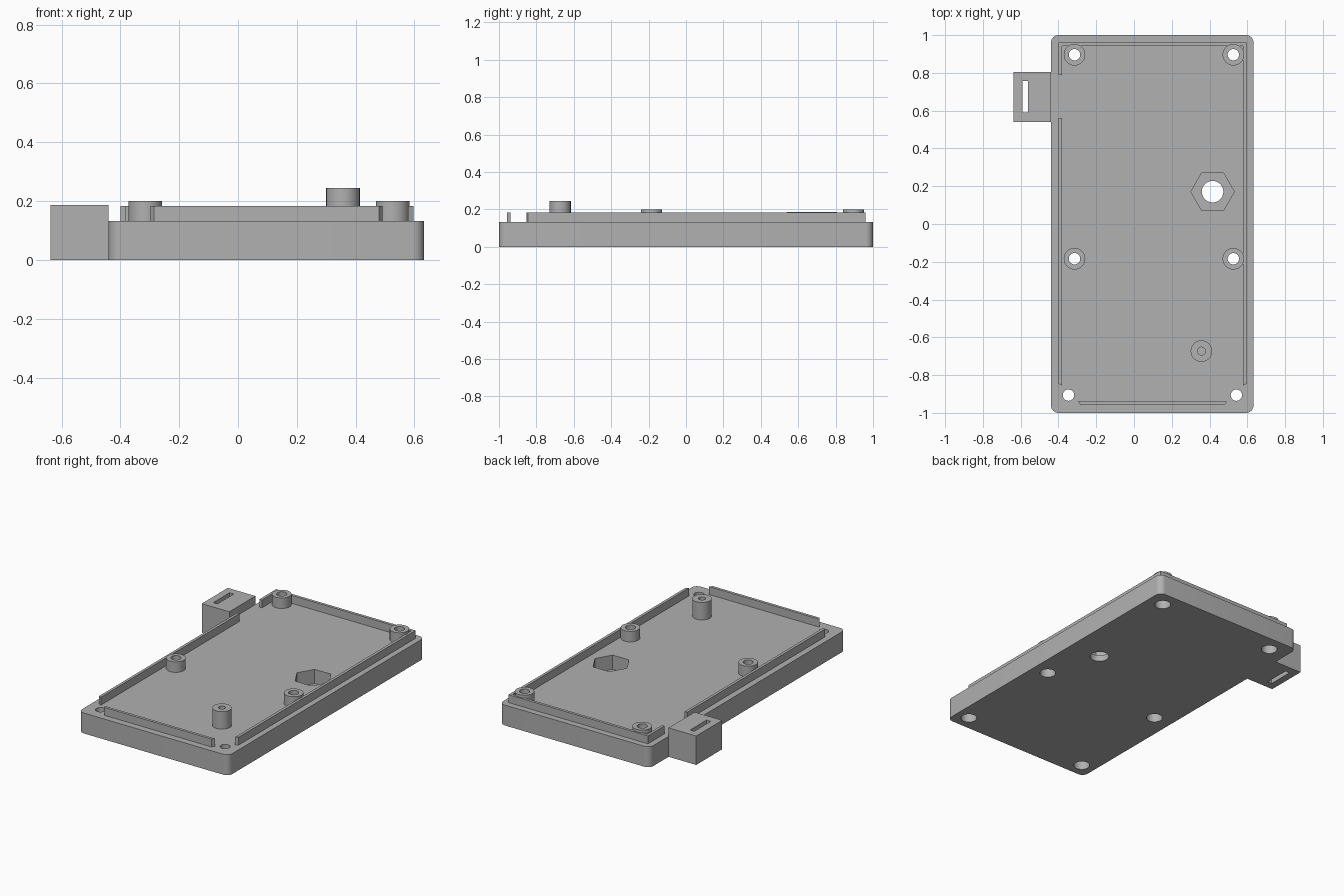
import bpy
import bmesh
from math import cos, sin, pi, radians

cube = bpy.data.objects.get("Cube")
if cube:
    bpy.data.objects.remove(cube, do_unlink=True)

grey = bpy.data.materials.new("plain grey")
grey.use_nodes = True
colour = (0.44, 0.44, 0.44, 1)
grey.diffuse_color = colour
grey.node_tree.nodes["Principled BSDF"].inputs["Base Color"].default_value = colour

TOP = 0.132        # top of the plate
LIP_TOP = 0.183    # top of the locating lips
LIP = 0.018        # lip thickness


def prism(name, points, z0, z1):
    """Extrude a counter-clockwise outline from z0 to z1."""
    bm = bmesh.new()
    face = bm.faces.new([bm.verts.new((x, y, z0)) for x, y in points])
    grown = bmesh.ops.extrude_face_region(bm, geom=[face])["geom"]
    verts = [v for v in grown if isinstance(v, bmesh.types.BMVert)]
    bmesh.ops.translate(bm, verts=verts, vec=(0, 0, z1 - z0))
    bmesh.ops.recalc_face_normals(bm, faces=bm.faces)
    mesh = bpy.data.meshes.new(name)
    bm.to_mesh(mesh)
    bm.free()
    mesh.materials.append(grey)
    obj = bpy.data.objects.new(name, mesh)
    bpy.context.collection.objects.link(obj)
    return obj


def ring(x, y, r, sides=40):
    return [(x + r * cos(2 * pi * i / sides), y + r * sin(2 * pi * i / sides))
            for i in range(sides)]


def rect(x0, x1, y0, y1):
    return [(x0, y0), (x1, y0), (x1, y1), (x0, y1)]


def rounded_rect(x0, x1, y0, y1, r, steps=8):
    corners = [(x1 - r, y1 - r), (x0 + r, y1 - r), (x0 + r, y0 + r), (x1 - r, y0 + r)]
    return [(cx + r * cos(pi / 2 * (q + i / steps)), cy + r * sin(pi / 2 * (q + i / steps)))
            for q, (cx, cy) in enumerate(corners) for i in range(steps + 1)]


def cut(target, outline, z0, z1):
    """Subtract an extruded outline from the target."""
    cutter = prism("cutter", outline, z0, z1)
    cutter.hide_render = True
    mod = target.modifiers.new("cut", "BOOLEAN")
    mod.operation = "DIFFERENCE"
    mod.solver = "EXACT"
    mod.object = cutter
    bpy.context.view_layer.objects.active = target
    bpy.ops.object.modifier_apply(modifier=mod.name)
    bpy.data.objects.remove(cutter, do_unlink=True)


def smooth(obj):
    bpy.ops.object.select_all(action="DESELECT")
    obj.select_set(True)
    bpy.context.view_layer.objects.active = obj
    bpy.ops.object.shade_smooth_by_angle(angle=radians(30))


# Plate with rounded corners
plate = prism("base_plate", rounded_rect(-0.44, 0.633, -1, 1, 0.04), 0, TOP)

# Screw holes with wide bores underneath; four carry raised bosses
bosses = {"back_right": (-0.315, 0.896), "back_left": (0.526, 0.896),
          "middle_right": (-0.315, -0.184), "middle_left": (0.526, -0.184)}
front_holes = [(-0.347, -0.906), (0.542, -0.906)]
for x, y in list(bosses.values()) + front_holes:
    cut(plate, ring(x, y, 0.03), -0.1, 0.3)
    cut(plate, ring(x, y, 0.048), -0.1, 0.085)

# Hexagonal nut pocket with a round through hole
cut(plate, ring(0.416, 0.171, 0.115, 6), 0.04, 0.3)
cut(plate, ring(0.416, 0.171, 0.057), -0.1, 0.3)
smooth(plate)

for place, (x, y) in bosses.items():
    boss = prism(place + "_boss", ring(x, y, 0.057), TOP - 0.01, 0.2)
    cut(boss, ring(x, y, 0.03), 0, 0.3)
    smooth(boss)

# Tall support post with a blind pilot hole
post = prism("support_post", ring(0.357, -0.673, 0.057), TOP - 0.01, 0.245)
cut(post, ring(0.357, -0.673, 0.021), 0.15, 0.3)
smooth(post)

# Thin locating lips, mitred at their free ends
left, right, back, front, end = 0.596, -0.4, 0.96, -0.957, -0.845
prism("back_and_left_lip",
      [(left, end), (left, back), (right, back), (right, 0.79),
       (right + LIP, 0.79), (right + LIP, back - LIP),
       (left - LIP, back - LIP), (left - LIP, end - LIP / 2)],
      TOP - 0.01, LIP_TOP)
prism("right_lip",
      [(right, end), (right + LIP, end - LIP / 2), (right + LIP, 0.56), (right, 0.56)],
      TOP - 0.01, LIP_TOP)
prism("front_lip",
      [(-0.285, front), (0.48, front), (0.492, front + LIP), (-0.297, front + LIP)],
      TOP - 0.01, LIP_TOP)

# Strap block on the side with a slot through it
block = prism("strap_block", rect(-0.637, -0.44, 0.54, 0.806), 0, 0.187)
cut(block, rect(-0.59, -0.56, 0.59, 0.758), -0.1, 0.3)
